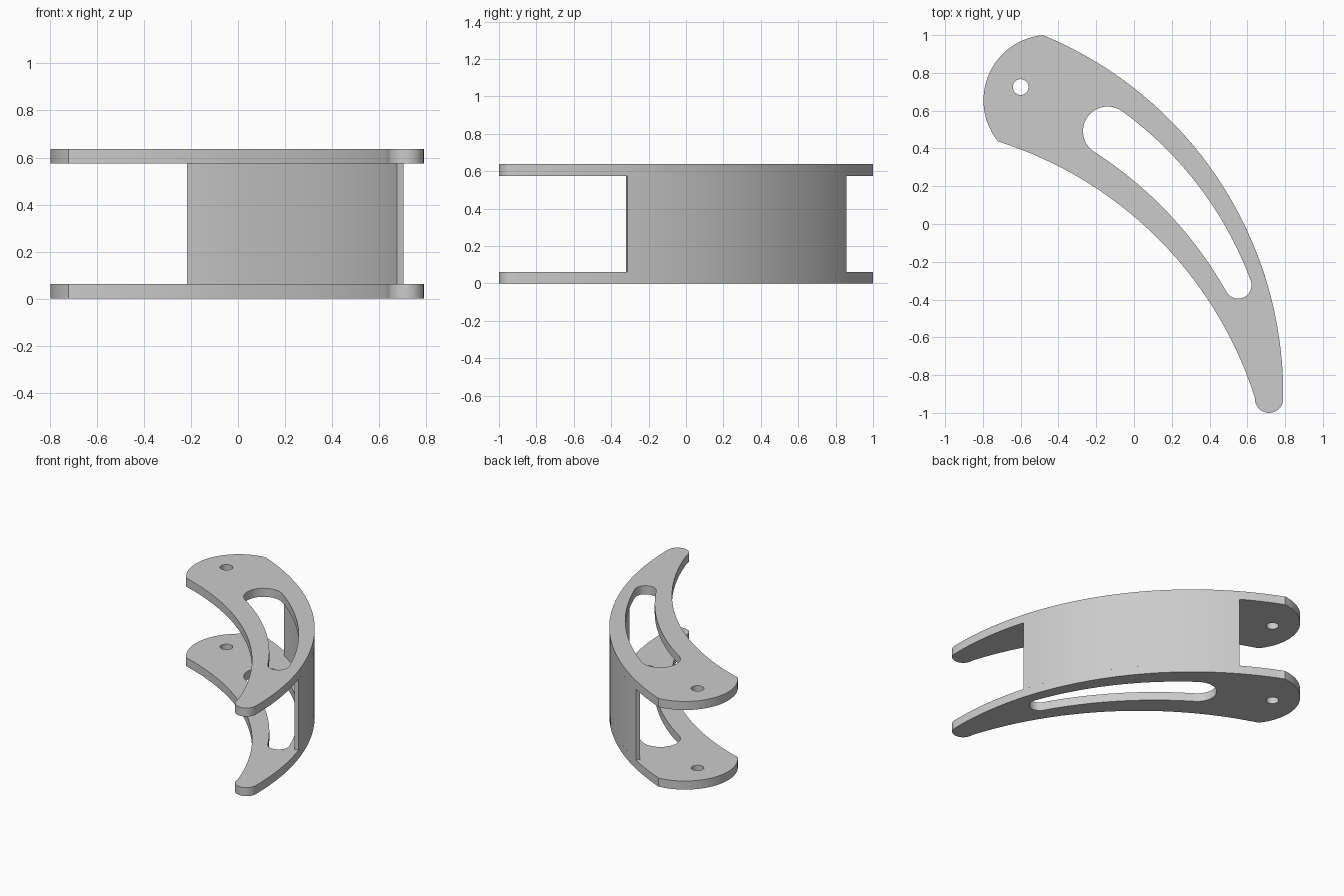
import bpy, bmesh, math
from mathutils import Vector

if "Cube" in bpy.data.objects:
    bpy.data.objects.remove(bpy.data.objects["Cube"])

THICK = 0.062
HEIGHT = 0.637

grey = bpy.data.materials.new("plain grey")
grey.use_nodes = True
colour = (0.6, 0.6, 0.6, 1)
grey.diffuse_color = colour
grey.node_tree.nodes["Principled BSDF"].inputs["Base Color"].default_value = colour


def ring(cx, cy, r, start, end, n):
    """Points along an arc, angles in degrees."""
    angles = [math.radians(start + (end - start) * i / n) for i in range(n + 1)]
    return [Vector((cx + r * math.cos(a), cy + r * math.sin(a))) for a in angles]


def arc(p, m, q, n):
    """Points along the arc from p through m to q."""
    p, m, q = Vector(p), Vector(m), Vector(q)
    u, v = m - p, q - p
    d = 2 * (u.x * v.y - u.y * v.x)
    off = Vector((v.y * u.length_squared - u.y * v.length_squared,
                  u.x * v.length_squared - v.x * u.length_squared)) / d
    c = p + off
    a0 = math.atan2(p.y - c.y, p.x - c.x)
    turn = math.tau if d > 0 else -math.tau
    a1 = math.atan2(q.y - c.y, q.x - c.x)
    sweep = (a1 - a0) % turn
    return ring(c.x, c.y, off.length, math.degrees(a0), math.degrees(a0 + sweep), n)


def extruded(name, loops, z, height):
    """Prism from an outline loop followed by hole loops."""
    bm = bmesh.new()
    edges = []
    for loop in loops:
        pts = [p for i, p in enumerate(loop) if (p - loop[i - 1]).length > 1e-4]
        vs = [bm.verts.new((p.x, p.y, z)) for p in pts]
        edges += [bm.edges.new((vs[i - 1], vs[i])) for i in range(len(vs))]
    bmesh.ops.triangle_fill(bm, edges=edges, use_beauty=True)
    out = bmesh.ops.extrude_face_region(bm, geom=bm.faces[:], use_keep_orig=True)
    top = [g for g in out["geom"] if isinstance(g, bmesh.types.BMVert)]
    bmesh.ops.translate(bm, verts=top, vec=(0, 0, height))
    bmesh.ops.recalc_face_normals(bm, faces=bm.faces)
    mesh = bpy.data.meshes.new(name)
    bm.to_mesh(mesh)
    bm.free()
    mesh.materials.append(grey)
    obj = bpy.data.objects.new(name, mesh)
    bpy.context.collection.objects.link(obj)
    bpy.ops.object.select_all(action="DESELECT")
    obj.select_set(True)
    bpy.context.view_layer.objects.active = obj
    bpy.ops.object.shade_smooth_by_angle(angle=math.radians(30))
    return obj


# Curved plate outline: long back, round head, hollow belly, round tip
OX, OY, OR = -1.265, -0.9, 2.055
outline = (ring(OX, OY, OR, 0, 67.5, 40)
           + arc((-0.48, 1.0), (-0.797, 0.65), (-0.72, 0.437), 24)
           + arc((-0.72, 0.437), (0, 0.04), (0.64, -0.92), 40)
           + ring(0.715, -0.925, 0.075, 180, 360, 16))

# Tapering curved slot
slot = (arc((0.618, -0.3), (0.344, 0.199), (-0.06, 0.595), 32)
        + arc((-0.06, 0.595), (-0.27, 0.49), (-0.215, 0.385), 20)
        + arc((-0.215, 0.385), (0.181, 0.058), (0.487, -0.355), 32)
        + arc((0.487, -0.355), (0.55, -0.395), (0.618, -0.3), 16))

# Pivot hole
hole = ring(-0.6, 0.725, 0.042, 0, 360, 24)

for name, z in (("lower_plate", 0), ("upper_plate", HEIGHT - THICK)):
    extruded(name, [outline, slot, hole], z, THICK)

# Thin wall joining the plates along the long back
wall = ring(OX, OY, OR, 16.6, 58.8, 30) + ring(OX, OY, OR - 0.03, 58.8, 16.6, 30)
extruded("back_wall", [wall], THICK, HEIGHT - 2 * THICK)
